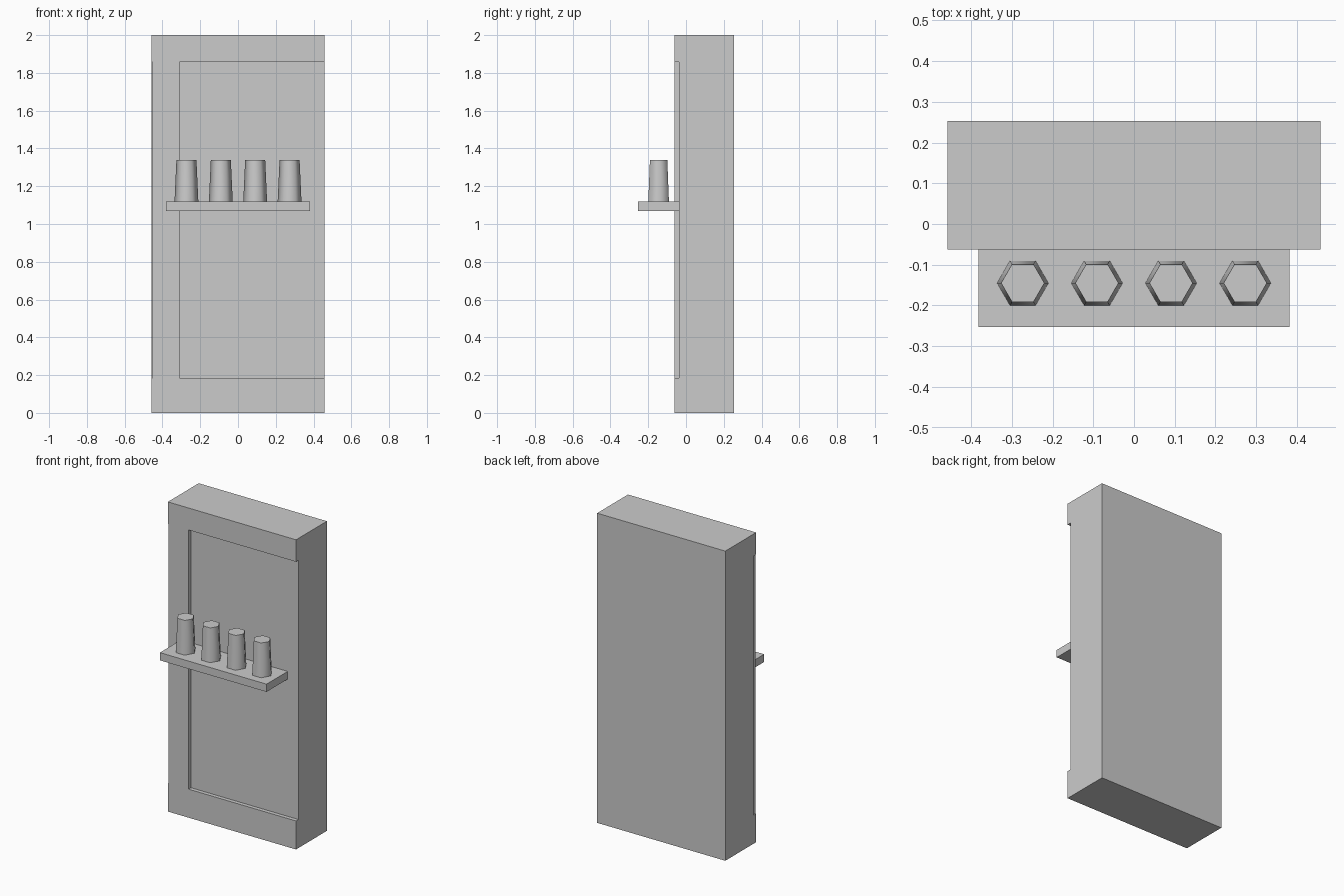
import bpy, bmesh, math
from mathutils import Matrix

if "Cube" in bpy.data.objects:
    bpy.data.objects.remove(bpy.data.objects["Cube"])


def finish(bm, name):
    bmesh.ops.recalc_face_normals(bm, faces=bm.faces)
    mesh = bpy.data.meshes.new(name)
    bm.to_mesh(mesh)
    bm.free()
    obj = bpy.data.objects.new(name, mesh)
    bpy.context.collection.objects.link(obj)
    return obj


def box(name, x, y, z):
    bm = bmesh.new()
    bmesh.ops.create_cube(bm, size=1)
    for v in bm.verts:
        v.co = [a + (b - a) * (c + 0.5) for (a, b), c in zip((x, y, z), v.co)]
    return finish(bm, name)


def extrude_x(name, profile, x0, x1):
    bm = bmesh.new()
    face = bm.faces.new([bm.verts.new((x0, y, z)) for y, z in profile])
    new = bmesh.ops.extrude_face_region(bm, geom=[face])["geom"]
    verts = [g for g in new if isinstance(g, bmesh.types.BMVert)]
    bmesh.ops.translate(bm, verts=verts, vec=(x1 - x0, 0, 0))
    return finish(bm, name)


FRONT, PANEL, BACK = -0.062, -0.037, 0.253
LOW, HIGH, TOP = 0.184, 1.858, 2.0
SHELF_TOP = 1.12

# Cabinet body: side profile with top and bottom rails around the recessed panel
extrude_x("cabinet_body",
          [(FRONT, 0), (BACK, 0), (BACK, TOP), (FRONT, TOP),
           (FRONT, HIGH), (PANEL, HIGH), (PANEL, LOW), (FRONT, LOW)],
          -0.458, 0.458)

# Left stile; the right side of the recess stays open
box("left_stile", (-0.453, -0.31), (FRONT, PANEL), (LOW, HIGH))

# Shelf standing out from the panel
box("shelf", (-0.381, 0.381), (-0.253, PANEL), (1.07, SHELF_TOP))

# Row of tapered six-sided cups
for i in range(4):
    bm = bmesh.new()
    bmesh.ops.create_cone(bm, cap_ends=True, segments=6,
                          radius1=0.063, radius2=0.053, depth=0.22,
                          matrix=Matrix.Rotation(math.radians(30), 4, 'Z'))
    # point two corners along x
    if max(v.co.x for v in bm.verts) < 0.06:
        bmesh.ops.rotate(bm, verts=bm.verts, matrix=Matrix.Rotation(math.radians(30), 3, 'Z'))
    cup = finish(bm, f"cup_{i + 1}")
    cup.location = (-0.273 + 0.182 * i, -0.145, SHELF_TOP + 0.11)
    bpy.ops.object.select_all(action='DESELECT')
    cup.select_set(True)
    bpy.context.view_layer.objects.active = cup
    bpy.ops.object.shade_smooth_by_angle(angle=math.radians(70))
